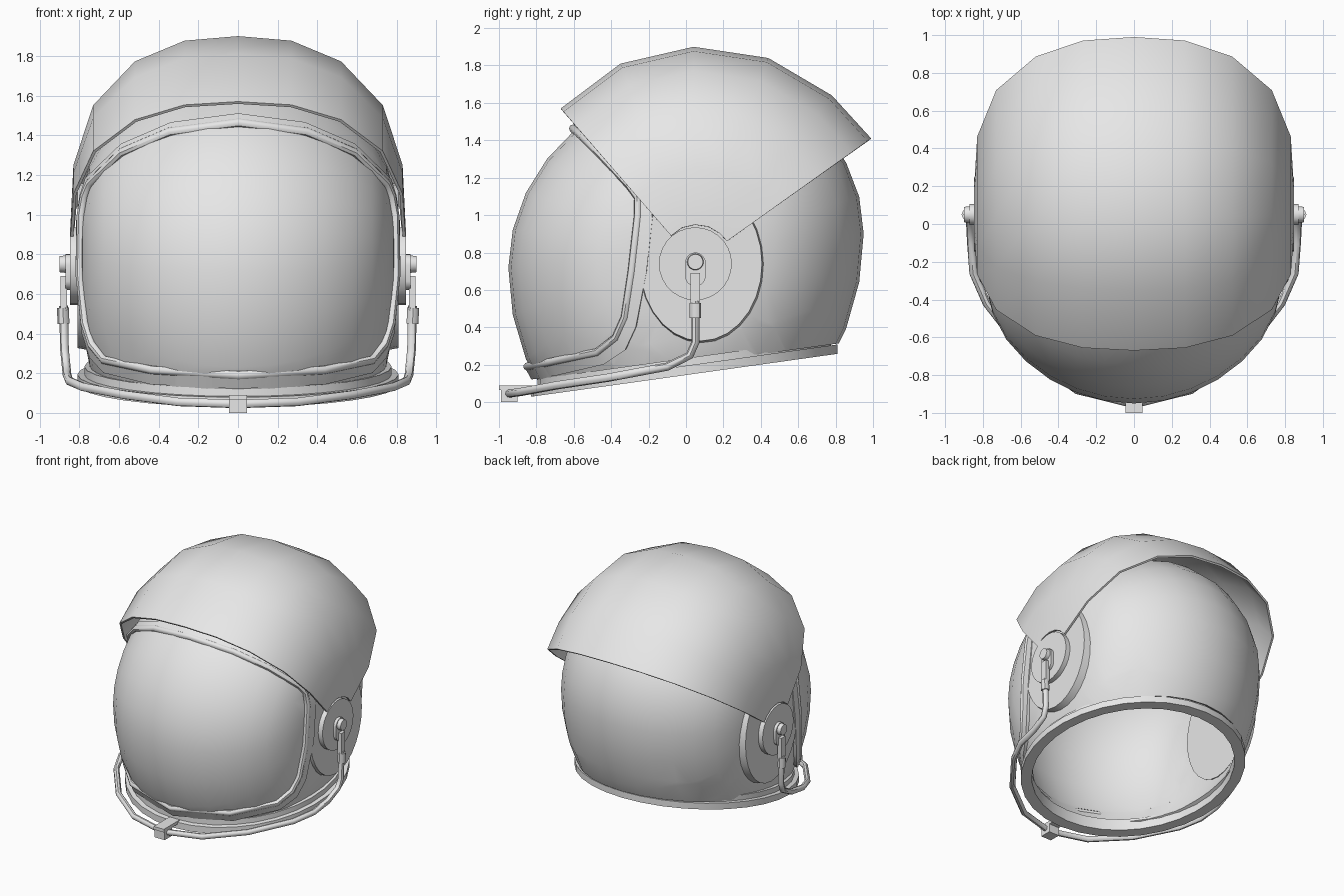
import bpy, bmesh, math
from mathutils import Vector
from mathutils.bvhtree import BVHTree

old = bpy.data.objects.get("Cube")
if old:
    bpy.data.objects.remove(old, do_unlink=True)

grey = bpy.data.materials.new("light_grey")
grey.use_nodes = True
grey.diffuse_color = (0.8, 0.8, 0.8, 1)
grey.node_tree.nodes["Principled BSDF"].inputs["Base Color"].default_value = (0.8, 0.8, 0.8, 1)
parts = []


def add(name, data):
    ob = bpy.data.objects.new(name, data)
    bpy.context.collection.objects.link(ob)
    data.materials.append(grey)
    parts.append(ob)
    return ob


def add_bm(name, bm):
    bmesh.ops.recalc_face_normals(bm, faces=bm.faces)
    me = bpy.data.meshes.new(name)
    bm.to_mesh(me)
    bm.free()
    return add(name, me)


def thicken(ob, depth, offset=-1):
    mod = ob.modifiers.new("thickness", 'SOLIDIFY')
    mod.thickness, mod.offset = depth, offset


def grid(name, rows, close_rows=False, close_cols=False):
    """Skin a sheet over rows of points."""
    bm = bmesh.new()
    vs = [[bm.verts.new(p) for p in row] for row in rows]
    n, m = len(vs), len(vs[0])
    for i in range(n if close_rows else n - 1):
        for j in range(m if close_cols else m - 1):
            k, l = (i + 1) % n, (j + 1) % m
            bm.faces.new((vs[i][j], vs[i][l], vs[k][l], vs[k][j]))
    return add_bm(name, bm)


def tube(name, pts, radius, cyclic=False):
    cu = bpy.data.curves.new(name, 'CURVE')
    cu.dimensions = '3D'
    cu.bevel_depth, cu.bevel_resolution = radius, 2
    cu.use_fill_caps = True
    sp = cu.splines.new('POLY')
    sp.points.add(len(pts) - 1)
    for sp_pt, p in zip(sp.points, pts):
        sp_pt.co = (*p, 1)
    sp.use_cyclic_u = cyclic
    return add(name, cu)


def box(name, lo, hi):
    bm = bmesh.new()
    bmesh.ops.create_cube(bm, size=1)
    for v in bm.verts:
        v.co = [l + (c + 0.5) * (h - l) for l, h, c in zip(lo, hi, v.co)]
    return add_bm(name, bm)


def side_disc(name, side, x0, x1, y, z, ry, rz, taper=1.0, stretch=0.0):
    """Disc facing sideways; stretch pulls its lower half down."""
    bm = bmesh.new()
    bmesh.ops.create_cone(bm, cap_ends=True, segments=28, radius1=1, radius2=taper, depth=1)
    for v in bm.verts:
        a, b, c = v.co
        drop = stretch if b < -0.01 else 0
        v.co = (side * (x0 + (c + 0.5) * (x1 - x0)), y + ry * a, z + rz * b - drop)
    return add_bm(name, bm)


def mirror_loop(half):
    """Close a half loop whose first and last points lie on the centre."""
    return half + [(-x, y, z) for x, y, z in reversed(half[1:-1])]


# Helmet body: rounded ovoid, flattened at the sides, open at the neck
bm = bmesh.new()
bmesh.ops.create_uvsphere(bm, u_segments=28, v_segments=18, radius=1)
for v in bm.verts:
    b, c, a = v.co
    m = 0.89 * abs(a)
    x = math.copysign(m / (1 + (m / 0.825) ** 12) ** (1 / 12), a)
    v.co = (x, 0.95 * b, 0.81 + 0.09 * b + c * (0.9 if c > 0 else 1.15))
bmesh.ops.recalc_face_normals(bm, faces=bm.faces)
surface = BVHTree.FromBMesh(bm)


def cut(co, no, clear=False):
    bmesh.ops.bisect_plane(bm, geom=bm.verts[:] + bm.edges[:] + bm.faces[:],
                           plane_co=co, plane_no=no, clear_inner=clear)


cut((0, 0, 0.2), (0, -0.14, 1), True)

# Three planes bound the face opening
planes = []
for (y0, z0), (y1, z1) in [((-0.58, 1.45), (-0.25, 1.1)),
                           ((-0.25, 1.05), (-0.36, 0.36)),
                           ((-0.38, 0.28), (-0.83, 0.2))]:
    co, no = Vector((0, y0, z0)), Vector((0, z1 - z0, y0 - y1))
    if no.dot(Vector((0, -0.7, 0.7)) - co) < 0:
        no.negate()
    cut(co, no)
    planes.append((co, no))
for name, keep_glass in (("helmet_shell", False), ("face_bubble", True)):
    part = bm.copy()
    drop = [f for f in part.faces if keep_glass !=
            all(no.dot(f.calc_center_median() - co) > 0 for co, no in planes)]
    bmesh.ops.delete(part, geom=drop, context='FACES')
    thicken(add_bm(name, part), 0.03)
bm.free()


def on_shell(pts, lift):
    out = []
    for p in pts:
        loc, no, _, _ = surface.find_nearest(Vector(p))
        out.append(tuple(loc + no * lift))
    return out


# Face frame: round bead with a raised band behind it
seam = mirror_loop([(0, -0.58, 1.44), (0.33, -0.53, 1.39), (0.56, -0.43, 1.29), (0.77, -0.31, 1.17),
                    (0.8, -0.26, 1.1), (0.81, -0.26, 1.0), (0.8, -0.29, 0.7), (0.79, -0.33, 0.45),
                    (0.75, -0.38, 0.34), (0.67, -0.47, 0.27), (0.42, -0.7, 0.225), (0, -0.83, 0.2)])
rim = mirror_loop([(0, -0.56, 1.51), (0.33, -0.5, 1.45), (0.57, -0.4, 1.34), (0.79, -0.25, 1.19),
                   (0.82, -0.19, 1.1), (0.82, -0.18, 0.98), (0.81, -0.21, 0.7), (0.8, -0.27, 0.4),
                   (0.77, -0.33, 0.27), (0.68, -0.44, 0.2), (0.42, -0.66, 0.16), (0, -0.81, 0.13)])
tube("frame_bead", on_shell(seam, 0.012), 0.022, True)
band = grid("frame_band", [on_shell(seam, 0.014), on_shell(rim, 0.014)], close_cols=True)
thicken(band, 0.025, 0)

# Stepped neck ring, tilted up toward the back
section = [(0, 0), (0, 0.05), (0.035, 0.05), (0.035, 0.09), (0.08, 0.09), (0.08, 0)]
rows = []
for i in range(32):
    a = math.tau * i / 32
    rows.append([])
    for d, h in section:
        y = (0.82 - d) * math.sin(a) - 0.01
        rows[-1].append(((0.81 - d) * math.cos(a), y, 0.145 + h + 0.14 * y))
grid("neck_ring", rows, True, True)

# Raised sun shade: ribs fan out around the side pivots
PY, PZ = 0.05, 0.74
ribs = [(-0.67, 1.57), (-0.35, 1.81), (0.04, 1.9), (0.44, 1.84), (0.78, 1.64), (0.99, 1.41)]
arc = [(0, 1), (0.27, 0.98), (0.52, 0.89), (0.73, 0.7), (0.83, 0.44), (0.845, 0.18)]
arc = [(-x, f) for x, f in reversed(arc[1:])] + arc
shade = grid("sun_shade", [[(x, PY + f * (y - PY), PZ + f * (z - PZ)) for x, f in arc]
                           for y, z in ribs])
thicken(shade, 0.015)

# Side fittings
for side, tag in ((1, "left"), (-1, "right")):
    side_disc(tag + "_ear_pad", side, 0.72, 0.81, 0.08, 0.74, 0.34, 0.43, 0.96)
    side_disc(tag + "_pivot_disc", side, 0.79, 0.848, PY, PZ, 0.195, 0.195)
    side_disc(tag + "_pivot_plate", side, 0.84, 0.87, PY, 0.745, 0.055, 0.055, 1, 0.07)
    side_disc(tag + "_pivot_knob", side, 0.86, 0.9, PY, 0.75, 0.045, 0.045, 0.9)
    tube(tag + "_bail_sleeve", [(side * 0.88, PY, 0.45), (side * 0.883, PY, 0.53)], 0.03)
    xs = sorted((side * 0.862, side * 0.895))
    box(tag + "_bail_strap", (xs[0], 0.025, 0.52), (xs[1], 0.075, 0.69))

# Bail rod running from both pivots round the chin
bail = [(0.88, 0.05, 0.54), (0.875, 0.05, 0.32), (0.868, 0.02, 0.25), (0.862, -0.1, 0.19),
        (0.85, -0.26, 0.16), (0.78, -0.42, 0.13), (0.57, -0.69, 0.09), (0.3, -0.88, 0.055),
        (0, -0.955, 0.045)]
tube("bail_rod", bail + [(-x, y, z) for x, y, z in reversed(bail[:-1])], 0.022)

# Chin latch gripping the rod
box("latch_jaw", (-0.045, -0.99, 0), (0.045, -0.9, 0.08))
box("latch_tongue", (-0.045, -1.0, 0.065), (0.045, -0.8, 0.09))

# Bake thickness and curves, then smooth with sharp creases kept
bpy.ops.object.select_all(action='DESELECT')
for ob in parts:
    ob.select_set(True)
bpy.context.view_layer.objects.active = parts[0]
bpy.ops.object.convert(target='MESH')
bpy.ops.object.shade_smooth_by_angle(angle=math.radians(45))
